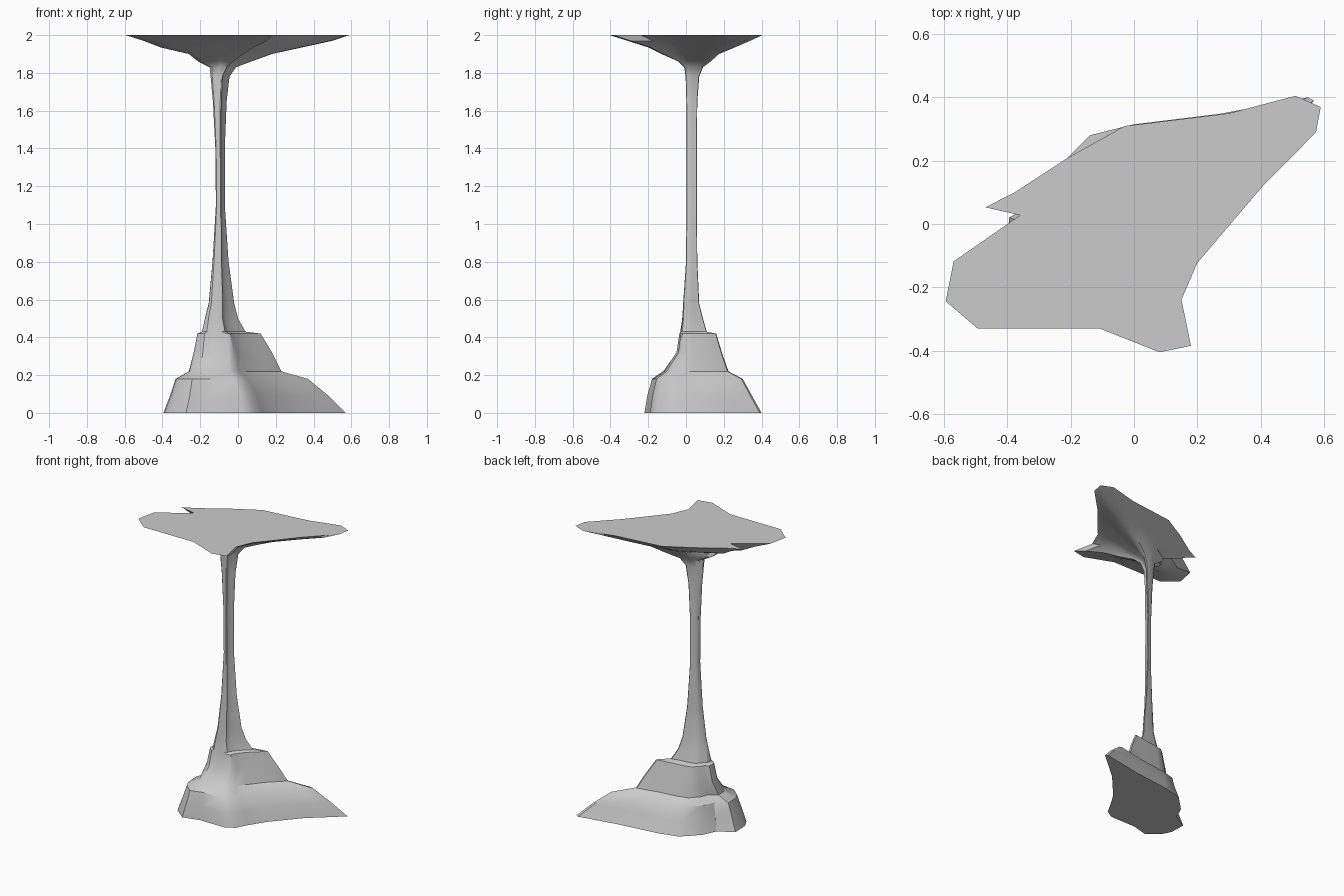
import bpy, bmesh

# Outlines of the foot and the table top, matched point for point (counter-clockwise)
FOOT = [(-.39, -.09), (-.36, -.15), (-.275, -.22), (-.16, -.19), (.03, -.19), (.09, -.155),
        (.13, -.08), (.2, .03), (.36, .21), (.5, .33), (.57, .39), (.55, .40),
        (.27, .348), (.0, .315), (-.14, .28), (-.25, .17), (-.29, .08), (-.395, .02)]
TOP = [(-.57, -.115), (-.595, -.24), (-.495, -.325), (-.11, -.325), (.08, -.40), (.18, -.38),
       (.15, -.235), (.2, -.12), (.41, .125), (.575, .29), (.59, .37), (.51, .405),
       (.3, .35), (-.03, .31), (-.21, .21), (-.38, .10), (-.47, .055), (-.36, .03)]

# Levels: height, x min, x max, y min, y max, blend from foot outline to top outline
LEVELS = [
    (0.00, -.395, .57, -.22, .40, 0), (0.09, -.36, .48, -.205, .35, 0),
    (0.18, -.33, .37, -.18, .30, 0), (0.22, -.26, .23, -.12, .225, 0),
    (0.32, -.235, .18, -.05, .19, .05), (0.42, -.215, .12, -.035, .16, .1),
    (0.43, -.19, .04, -.03, .11, .15), (0.50, -.175, .00, -.02, .09, .2),
    (0.58, -.155, -.02, -.015, .07, .3), (0.80, -.135, -.05, 0, .06, .4),
    (1.10, -.117, -.07, .003, .057, .5), (1.40, -.12, -.07, .003, .057, .6),
    (1.65, -.133, -.06, .002, .06, .7), (1.78, -.145, -.045, -.002, .07, .8),
    (1.83, -.15, -.01, -.01, .09, .9), (1.86, -.21, .07, -.04, .13, 1),
    (1.90, -.26, .18, -.13, .175, 1), (1.935, -.41, .34, -.20, .26, 1),
    (1.97, -.50, .50, -.31, .34, 1), (2.00, -.595, .59, -.405, .405, 1)]


def ring(x0, x1, y0, y1, t):
    """Blend the two outlines and fit the result to a rectangle."""
    pts = [(a[0] + (b[0] - a[0]) * t, a[1] + (b[1] - a[1]) * t) for a, b in zip(FOOT, TOP)]
    xs, ys = zip(*pts)

    def fit(v, vals, lo, hi):
        return lo + (v - min(vals)) / (max(vals) - min(vals)) * (hi - lo)
    return [(fit(x, xs, x0, x1), fit(y, ys, y0, y1)) for x, y in pts]


# Rock pillar: foot, stem and flat top lofted as one skin
bm = bmesh.new()
rings = [[bm.verts.new((x, y, z)) for x, y in ring(*rest)] for z, *rest in LEVELS]
n = len(FOOT)
for low, high in zip(rings, rings[1:]):
    for i in range(n):
        j = (i + 1) % n
        bm.faces.new((low[i], low[j], high[j], high[i]))
bm.faces.new(rings[0][::-1])
bm.faces.new(rings[-1])
bmesh.ops.recalc_face_normals(bm, faces=bm.faces)
mesh = bpy.data.meshes.new("rock_pillar")
bm.to_mesh(mesh)
bm.free()
pillar = bpy.data.objects.new("rock_pillar", mesh)
bpy.context.collection.objects.link(pillar)
bpy.context.view_layer.objects.active = pillar
pillar.select_set(True)
bpy.ops.object.shade_smooth_by_angle(angle=0.6)
